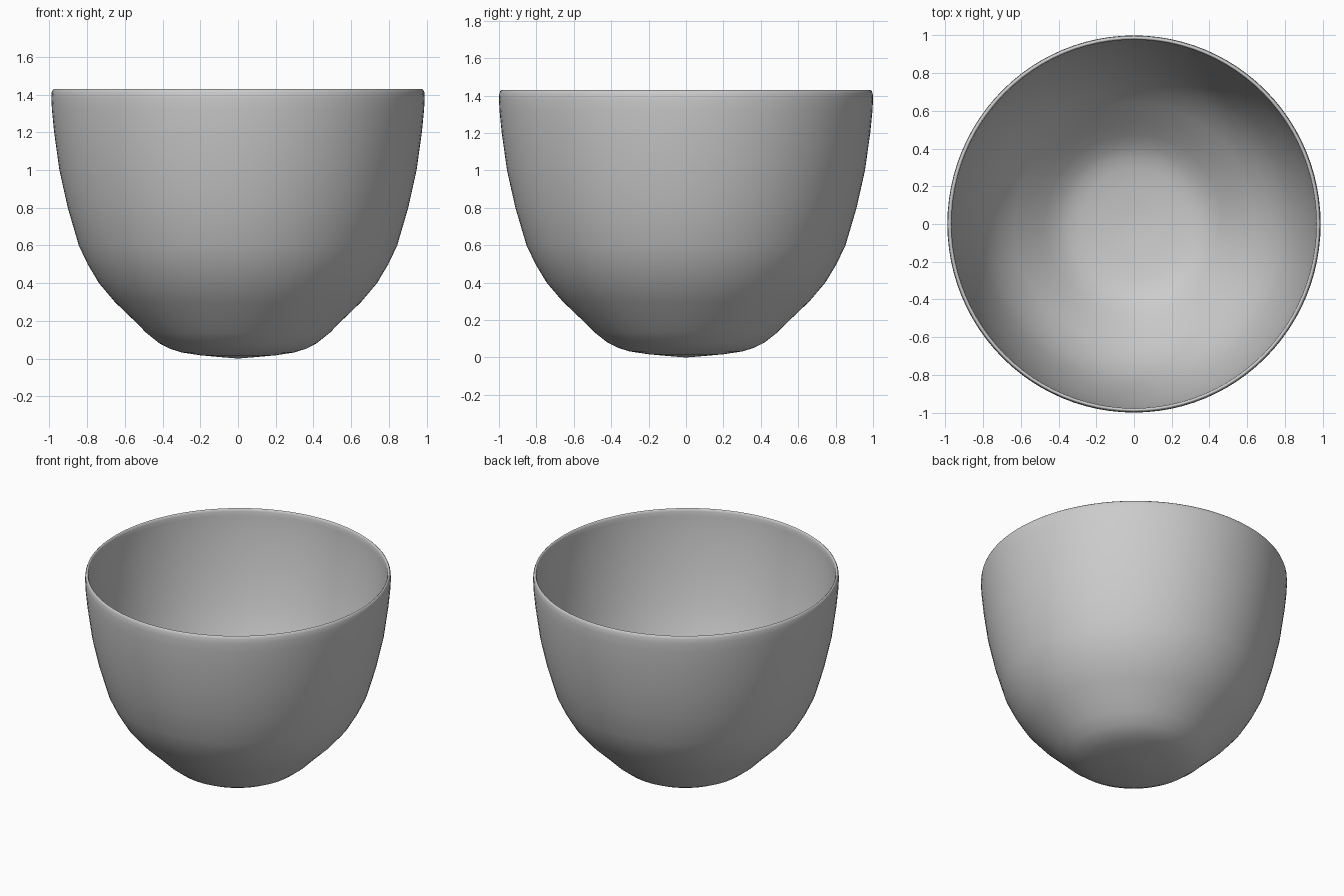
import bpy, bmesh, math

if "Cube" in bpy.data.objects:
    bpy.data.objects.remove(bpy.data.objects["Cube"])

SEG = 96          # divisions around the bowl
SX, SY = 0.99, 1.0  # slight difference between width and depth
WALL = 0.024

# outer profile (radius, height) from the bottom centre up to the rim
outer = [(0, 0), (0.1, 0.008), (0.2, 0.017), (0.3, 0.032), (0.365, 0.052), (0.42, 0.08),
         (0.49, 0.135), (0.555, 0.2), (0.66, 0.3), (0.745, 0.4), (0.805, 0.5), (0.853, 0.6),
         (0.912, 0.8), (0.957, 1.0), (0.985, 1.2), (0.997, 1.32), (1.0, 1.38), (0.998, 1.412),
         (0.993, 1.425)]


def offset_inward(pts, d):
    """Inner wall: shift each profile point along its inward normal."""
    res = []
    for i, (r, z) in enumerate(pts):
        a, b = pts[max(i - 1, 0)], pts[min(i + 1, len(pts) - 1)]
        tx, tz = b[0] - a[0], b[1] - a[1]
        n = math.hypot(tx, tz)
        res.append((max(r - tz / n * d, 0.0) if i else 0.0, z + tx / n * d))
    return res


inner = offset_inward(outer[:-2], WALL)
rim = [(0.987, 1.43), (0.981, 1.425), (0.977, 1.412)]
profile = outer + rim + inner[::-1]

# spin the profile into a closed shell
bm = bmesh.new()
rings = []
for r, z in profile:
    if r < 1e-6:
        rings.append([bm.verts.new((0, 0, z))])
    else:
        rings.append([bm.verts.new((SX * r * math.cos(2 * math.pi * k / SEG),
                                    SY * r * math.sin(2 * math.pi * k / SEG), z))
                      for k in range(SEG)])
for a, b in zip(rings, rings[1:]):
    for k in range(SEG):
        j = (k + 1) % SEG
        if len(a) == 1:
            bm.faces.new((a[0], b[j], b[k]))
        elif len(b) == 1:
            bm.faces.new((a[k], a[j], b[0]))
        else:
            bm.faces.new((a[k], a[j], b[j], b[k]))
bmesh.ops.recalc_face_normals(bm, faces=bm.faces)
for f in bm.faces:
    f.smooth = True

# bowl object with its single grey
mesh = bpy.data.meshes.new("bowl")
bm.to_mesh(mesh)
bm.free()
bowl = bpy.data.objects.new("bowl", mesh)
bpy.context.collection.objects.link(bowl)
mat = bpy.data.materials.new("light grey")
mat.diffuse_color = (0.6, 0.6, 0.6, 1)
mat.use_nodes = True
mat.node_tree.nodes["Principled BSDF"].inputs["Base Color"].default_value = mat.diffuse_color
mesh.materials.append(mat)
